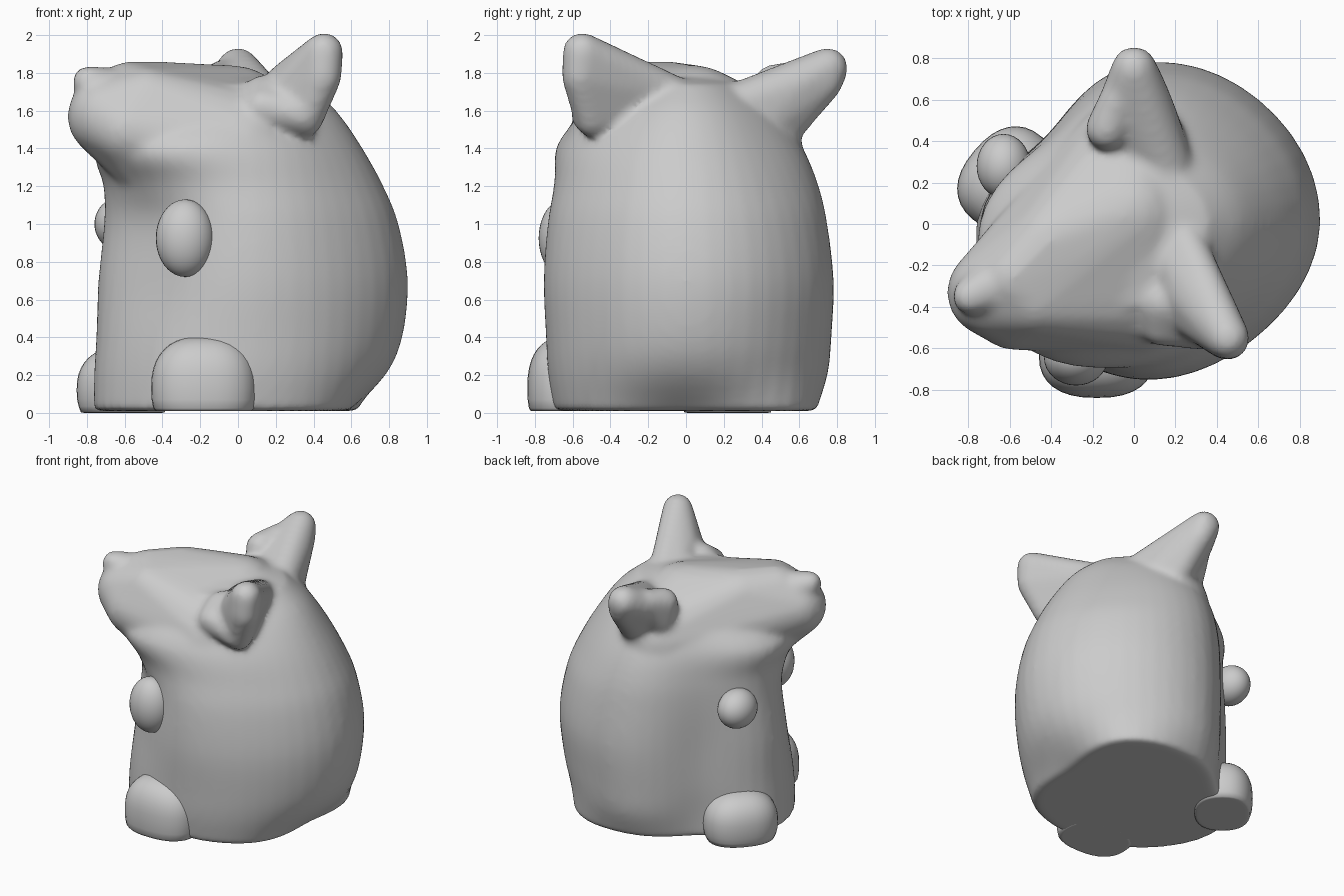
import bpy, bmesh, math
from mathutils import Matrix

old = bpy.data.objects.get("Cube")
if old:
    bpy.data.objects.remove(old)

clay = bpy.data.materials.new("light_grey_clay")
clay.use_nodes = True
clay.diffuse_color = (0.6, 0.6, 0.6, 1)
clay.node_tree.nodes["Principled BSDF"].inputs["Base Color"].default_value = (0.6, 0.6, 0.6, 1)


def add_object(name, bm):
    bmesh.ops.recalc_face_normals(bm, faces=bm.faces)
    mesh = bpy.data.meshes.new(name)
    bm.to_mesh(mesh)
    bm.free()
    mesh.materials.append(clay)
    mesh.shade_smooth()
    ob = bpy.data.objects.new(name, mesh)
    bpy.context.collection.objects.link(ob)
    return ob


def hull_into(bm, balls):
    """Wrap a tight skin around a group of balls (x, y, z, radius)."""
    part = bmesh.new()
    for x, y, z, r in balls:
        bmesh.ops.create_icosphere(part, subdivisions=3, radius=r,
                                   matrix=Matrix.Translation((x, y, z)))
    res = bmesh.ops.convex_hull(part, input=part.verts)
    inner = [e for e in res["geom_interior"] if isinstance(e, bmesh.types.BMVert)]
    bmesh.ops.delete(part, geom=inner, context='VERTS')
    bmesh.ops.recalc_face_normals(part, faces=part.faces)
    temp = bpy.data.meshes.new("temp")
    part.to_mesh(temp)
    part.free()
    bm.from_mesh(temp)
    bpy.data.meshes.remove(temp)


def blob(name, centre, radii, boxy=1.0, turn=0, floor=0):
    """Rounded lump; boxy below 1 squares it off, floor flattens its underside."""
    bm = bmesh.new()
    bmesh.ops.create_uvsphere(bm, u_segments=32, v_segments=20, radius=1)
    for v in bm.verts:
        v.co = [math.copysign(abs(c) ** boxy, c) for c in v.co]
    bm.transform(Matrix.Translation(centre) @ Matrix.Rotation(math.radians(turn), 4, 'Z')
                 @ Matrix.Diagonal((*radii, 1)))
    for v in bm.verts:
        v.co.z = max(v.co.z, floor)
    return add_object(name, bm)


def spline(a, b, c, d, t):
    return b + t * (c - a + t * (2*a - 5*b + 4*c - d + t * (3*(b - c) + d - a))) / 2


# Body: height, then eight radii counter-clockwise from +x
rings = [
    (.01, .59, .78, .67, .58, .76, .74, .70, .70),
    (.20, .78, .80, .74, .59, .76, .74, .73, .76),
    (.40, .87, .83, .76, .60, .75, .72, .74, .79),
    (.70, .90, .85, .77, .60, .74, .67, .75, .80),
    (1.0, .85, .80, .74, .60, .71, .64, .73, .76),
    (1.2, .77, .72, .70, .59, .71, .70, .70, .70),
    (1.4, .66, .61, .62, .56, .74, .80, .67, .62),
    (1.6, .52, .47, .48, .44, .52, .58, .54, .48),
    (1.74, .36, .32, .33, .30, .40, .40, .40, .32),
]
steps, sides = 4, 48
levels = []
for k in range(len(rings) - 1):
    near = [rings[min(max(k + j, 0), len(rings) - 1)] for j in (-1, 0, 1, 2)]
    levels += [[spline(*col, s / steps) for col in zip(*near)] for s in range(steps)]
levels.append(rings[-1])

body_bm = bmesh.new()
loops = []
for z, *radii in levels:
    loop = []
    for i in range(sides):
        k, t = divmod(i * 8 / sides, 1)
        r = spline(*(radii[(int(k) + j) % 8] for j in (-1, 0, 1, 2)), t)
        a = math.tau * i / sides
        loop.append(body_bm.verts.new((r * math.cos(a), r * math.sin(a), z)))
    loops.append(loop)
for low, high in zip(loops, loops[1:]):
    for i in range(sides):
        j = (i + 1) % sides
        body_bm.faces.new((low[i], low[j], high[j], high[i]))
crown = body_bm.verts.new((-.05, 0, 1.82))
for i in range(sides):
    body_bm.faces.new((loops[-1][i], loops[-1][(i + 1) % sides], crown))
body_bm.faces.new(loops[0][::-1])

# Head and long muzzle, then the nose tip
hull_into(body_bm, [
    (-.69, -.33, 1.57, .215), (-.58, -.41, 1.50, .20), (-.58, -.26, 1.69, .17),
    (-.48, -.37, 1.66, .17), (-.02, .05, 1.54, .30), (-.40, -.08, 1.66, .20),
    (-.48, -.30, 1.40, .24), (0, .28, 1.38, .34), (0, -.28, 1.38, .36)])
hull_into(body_bm, [(-.79, -.35, 1.75, .09), (-.70, -.31, 1.70, .13)])

# Left ear: thick leaning cone with a fleshy front lobe
hull_into(body_bm, [
    (.455, -.55, 1.91, .105), (.45, -.56, 1.78, .10), (.24, -.07, 1.69, .10),
    (.36, -.50, 1.55, .09), (.22, -.35, 1.60, .15), (.17, -.14, 1.68, .10),
    (.27, -.36, 1.77, .10)])
hull_into(body_bm, [(.14, -.38, 1.66, .13), (.13, -.49, 1.62, .10), (.34, -.50, 1.58, .11)])

# Right ear: same kind of cone with a small round lobe
hull_into(body_bm, [
    (0, .75, 1.825, .11), (.02, .73, 1.75, .10), (.15, .30, 1.63, .13),
    (-.06, .42, 1.64, .11), (.06, .50, 1.50, .11), (.18, .30, 1.45, .11),
    (.07, .60, 1.74, .11), (-.05, .62, 1.76, .11)])
hull_into(body_bm, [(-.13, .46, 1.74, .105), (-.10, .46, 1.62, .12), (-.08, .60, 1.78, .09)])

# Fuse all into one skin and relax the surface
body = add_object("body_head_and_ears", body_bm)
fuse = body.modifiers.new("fuse", 'REMESH')
fuse.mode = 'VOXEL'
fuse.voxel_size = .02
fuse.use_smooth_shade = True
relax = body.modifiers.new("relax", 'SMOOTH')
relax.factor = 0.5
relax.iterations = 16

# Hands
blob("left_hand", (-.28, -.645, .925), (.155, .135, .205))
blob("right_hand", (-.63, .28, 1.0), (.13, .155, .14))

# Feet
blob("left_foot", (-.18, -.63, .13), (.28, .21, .275), .82, 0, .01)
blob("right_foot", (-.61, .22, .12), (.26, .21, .23), .85, 50)
